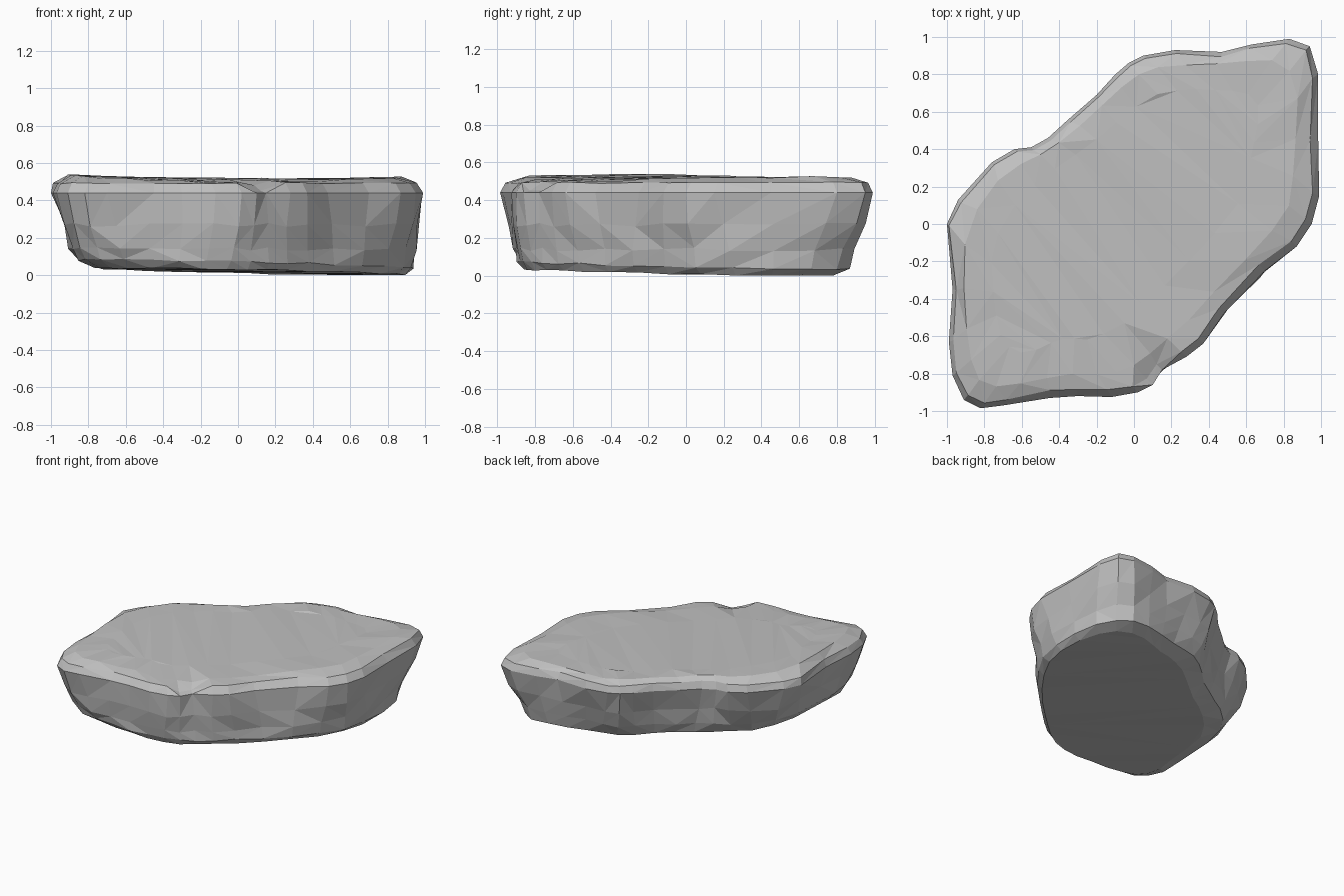
import bpy, bmesh, random
from mathutils import Vector

random.seed(4)
cube = bpy.data.objects.get("Cube")
if cube:
    bpy.data.objects.remove(cube, do_unlink=True)

# Plan outline of the slab at its widest level, counter-clockwise
OUTLINE = [
    (-.82, -.985), (-.7, -.97), (-.45, -.93), (-.3, -.92), (-.12, -.925), (.02, -.9),
    (.1, -.86), (.15, -.78), (.28, -.71), (.37, -.64), (.48, -.48), (.7, -.25),
    (.87, -.12), (.95, 0), (.99, .15), (.985, .45), (.985, .8), (.94, .95),
    (.83, .99), (.63, .96), (.47, .92), (.22, .93), (.05, .9), (-.03, .86),
    (-.1, .8), (-.2, .69), (-.35, .56), (-.46, .46), (-.55, .41), (-.64, .4),
    (-.76, .33), (-.94, .13), (-1, 0), (-.97, -.35), (-.99, -.63), (-.97, -.81),
    (-.91, -.94)]

# Side levels: height, inset, roughness, outline smoothing passes
SIDES = [(.02, .14, .005, 6), (.06, .075, .007, 4), (.14, .05, .012, 3),
         (.27, .03, .014, 1), (.44, 0, 0, 0)]
# Top levels: height, inset, roughness, outline smoothing passes
RIM = (.492, .03, .005, 0)
TOPS = [(.508, .1, .006, 2), (.512, .26, .006, 6)]


def spine_point(p):
    """Nearest point on the diagonal spine of the slab."""
    t = max(-.42, min(.42, (p.x + p.y) / 2))
    return Vector((t, t))


def smoothed(points, passes):
    """Round off the corners and notches of a closed outline."""
    pts = [Vector(p) for p in points]
    for _ in range(passes):
        pts = [(pts[i - 1] + 2 * p + pts[(i + 1) % len(pts)]) / 4
               for i, p in enumerate(pts)]
    return pts


def ring(bm, height, inset, rough, passes, lean, shape):
    """One closed loop of vertices; lean makes the inset uneven by direction."""
    verts = []
    for p in smoothed(OUTLINE, passes):
        out = (p - spine_point(p)).normalized()
        amount = inset * (1 + out.dot(Vector(lean)))
        q = p - out * (amount + random.uniform(-rough, rough))
        z = height + shape(q) + random.uniform(-rough, rough) * .8
        verts.append(bm.verts.new((q.x, q.y, max(z, 0))))
    return verts


def base_shape(q):
    """The underside dips toward the back left."""
    return -.014 * (q.x + q.y) if abs(q.x) < 2 else 0


def rim_shape(q):
    """Broken corner beside the front notch sits lower."""
    return -.04 if (q - Vector((.15, -.77))).length < .12 else 0


def top_shape(q):
    """The top curls up slightly at both ends."""
    return .025 * q.x ** 2 - .01 * q.x + .008 * q.y + rim_shape(q) * .6


def flat(q):
    return 0


bm = bmesh.new()
rings = []
for n, level in enumerate(SIDES):
    rings.append(ring(bm, *level, (-.6, .4), base_shape if n < 2 else flat))
rings.append(ring(bm, *RIM, (.3, -.3), rim_shape))
rings += [ring(bm, *level, (.2, -.2), top_shape) for level in TOPS]
count = len(OUTLINE)
for low, high in zip(rings, rings[1:]):
    for i in range(count):
        j = (i + 1) % count
        a, b, c, d = low[i], low[j], high[j], high[i]
        # Alternate the split at random for an irregular chipped surface
        if random.random() < .5:
            bm.faces.new((a, b, c))
            bm.faces.new((a, c, d))
        else:
            bm.faces.new((a, b, d))
            bm.faces.new((b, c, d))
caps = [bm.faces.new(rings[0][::-1]), bm.faces.new(rings[-1])]
bmesh.ops.triangulate(bm, faces=caps)
bmesh.ops.recalc_face_normals(bm, faces=bm.faces)

# Stone slab object
mesh = bpy.data.meshes.new("stone_slab")
bm.to_mesh(mesh)
bm.free()
slab = bpy.data.objects.new("stone_slab", mesh)
bpy.context.collection.objects.link(slab)

# Stone colour
grey = (.53, .53, .53, 1)
stone = bpy.data.materials.new("stone grey")
stone.use_nodes = True
stone.diffuse_color = grey
bsdf = next(n for n in stone.node_tree.nodes if n.type == 'BSDF_PRINCIPLED')
bsdf.inputs["Base Color"].default_value = grey
bsdf.inputs["Roughness"].default_value = .9
mesh.materials.append(stone)
